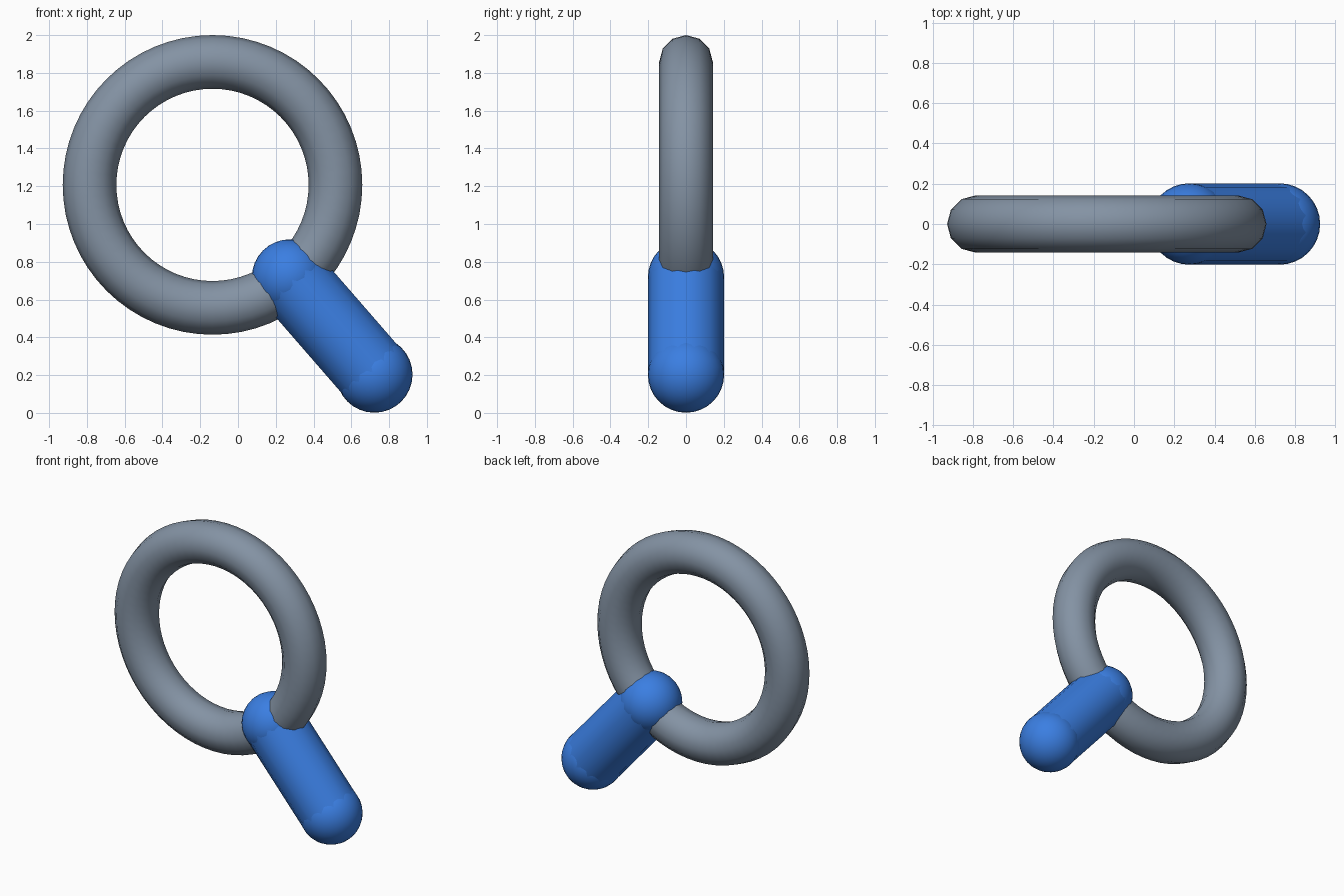
import bpy
import math
from mathutils import Vector

if "Cube" in bpy.data.objects:
    bpy.data.objects.remove(bpy.data.objects["Cube"])


def make_material(name, rgb):
    mat = bpy.data.materials.new(name)
    mat.diffuse_color = (*rgb, 1)
    mat.use_nodes = True
    mat.node_tree.nodes["Principled BSDF"].inputs["Base Color"].default_value = mat.diffuse_color
    return mat


def finish(name, mat):
    obj = bpy.context.object
    obj.name = name
    obj.data.materials.append(mat)
    bpy.ops.object.shade_smooth_by_angle(angle=math.radians(40))
    return obj


steel = make_material("steel grey", (0.23, 0.29, 0.37))
blue = make_material("bright blue", (0.043, 0.21, 0.76))

# Upright ring
bpy.ops.mesh.primitive_torus_add(
    major_radius=0.651, minor_radius=0.142, major_segments=64,
    minor_segments=12, location=(-0.135, 0, 1.207),
    rotation=(math.pi / 2, 0, 0))
finish("ring", steel)

# Slanted handle with a rounded ball at each end
top = Vector((0.275, 0, 0.717))
bottom = Vector((0.722, 0, 0.203))
axis = bottom - top
tilt = math.atan2(axis.x, axis.z)
bpy.ops.mesh.primitive_cylinder_add(
    vertices=14, radius=0.2, depth=axis.length,
    location=(top + bottom) / 2, rotation=(0, tilt, 0))
finish("handle", blue)

for name, centre in (("handle_top_ball", top), ("handle_end_ball", bottom)):
    bpy.ops.mesh.primitive_uv_sphere_add(
        segments=32, ring_count=16, radius=0.202, location=centre)
    finish(name, blue)
